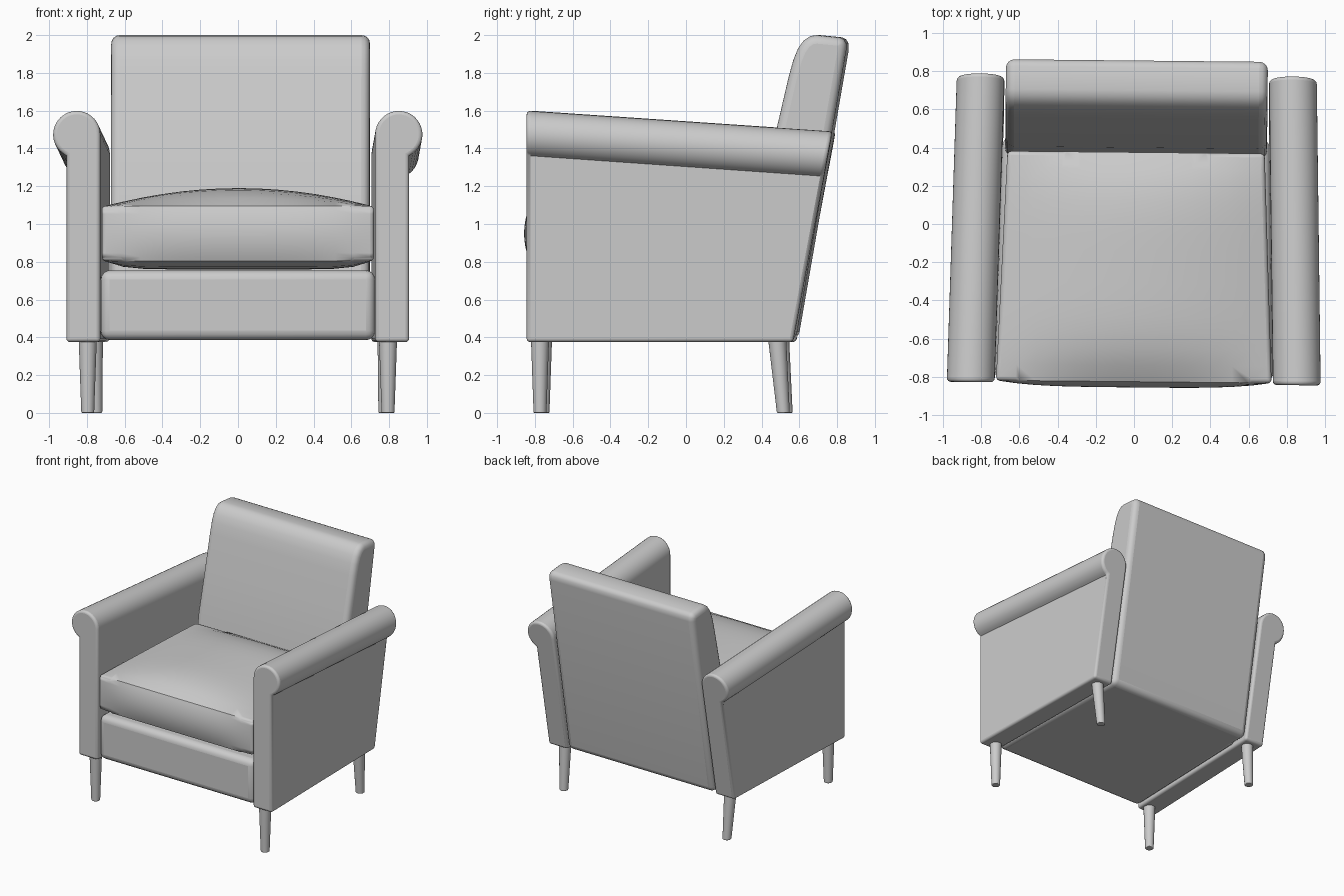
import bpy, bmesh, math
from mathutils import Matrix, Vector

if "Cube" in bpy.data.objects:
    bpy.data.objects.remove(bpy.data.objects["Cube"], do_unlink=True)

GREY = (0.6, 0.6, 0.6, 1)
fabric = bpy.data.materials.new("plain grey")
fabric.use_nodes = True
fabric.diffuse_color = GREY
fabric.node_tree.nodes["Principled BSDF"].inputs["Base Color"].default_value = GREY

# The whole chair stands turned very slightly to one side
PLACE = Matrix.Translation((0.007, 0, 0)) @ Matrix.Rotation(-0.01, 4, "Z")
FLOOR = 0.375      # underside of the upholstery
FRONT = -0.835


def finish(name, bm, bevel, segments=4):
    bmesh.ops.recalc_face_normals(bm, faces=bm.faces)
    bm.transform(PLACE)
    mesh = bpy.data.meshes.new(name)
    bm.to_mesh(mesh)
    bm.free()
    mesh.materials.append(fabric)
    obj = bpy.data.objects.new(name, mesh)
    bpy.context.collection.objects.link(obj)
    mod = obj.modifiers.new("soft edges", "BEVEL")
    mod.width = bevel
    mod.segments = segments
    mod.limit_method = "ANGLE"
    mod.angle_limit = math.radians(70)
    bpy.ops.object.select_all(action="DESELECT")
    obj.select_set(True)
    bpy.context.view_layer.objects.active = obj
    bpy.ops.object.shade_smooth_by_angle(angle=math.radians(40))
    return obj


def loft(name, start, end, bevel):
    """Closed solid between two matching outlines."""
    bm = bmesh.new()
    a = [bm.verts.new(p) for p in start]
    b = [bm.verts.new(p) for p in end]
    n = len(a)
    for i in range(n):
        j = (i + 1) % n
        bm.faces.new((a[i], a[j], b[j], b[i]))
    bm.faces.new(a)
    bm.faces.new(b)
    return finish(name, bm, bevel)


def rear_y(z):
    """Sloping plane along the rear of the arms."""
    return 0.575 + (z - FLOOR) * 0.187


# Arms: upright panel with a rolled top, sloping down and inward to the rear
def arm_outline(side, centre_x, centre_z, rear):
    radius = 0.125
    pts = [(-radius, FLOOR)]
    for i in range(25):
        t = math.radians(180 - 244 * i / 24)
        pts.append((radius * math.cos(t), centre_z + radius * math.sin(t)))
    pts.append((pts[-1][0], FLOOR))
    return [Vector((side * (centre_x + x), rear_y(z) if rear else FRONT, z))
            for x, z in pts]


# Legs: tapered round pegs, the rear pair raked backwards
def ring(x, y, z, radius):
    return [(x + radius * math.cos(k * math.tau / 24),
             y + radius * math.sin(k * math.tau / 24), z) for k in range(24)]


for side, label in ((1, "left"), (-1, "right")):
    loft(label + "_arm",
         arm_outline(side, 0.853, 1.475, False),
         arm_outline(side, 0.817, 1.365, True), 0.02)
    loft(label + "_front_leg",
         ring(side * 0.795, -0.765, FLOOR + 0.02, 0.048),
         ring(side * 0.795, -0.765, 0, 0.034), 0.006)
    loft(label + "_rear_leg",
         ring(side * 0.775, 0.49, FLOOR + 0.02, 0.048),
         ring(side * 0.765, 0.523, 0, 0.034), 0.006)

# Backrest: reclined slab with a broad rounded top front edge
back_profile = [(0.30, 0.385), (0.587, 0.385), (0.855, 1.92), (0.855, 1.955),
                (0.842, 1.977), (0.82, 1.988), (0.70, 2.0), (0.665, 1.995),
                (0.63, 1.972), (0.60, 1.93), (0.575, 1.87), (0.55, 1.78),
                (0.485, 1.5), (0.40, 1.15)]
loft("backrest",
     [(-0.685, y, z) for y, z in back_profile],
     [(0.685, y, z) for y, z in back_profile], 0.045)

# Seat base: padded rail between the arms
def base_outline(y, half):
    return [(-half, y, 0.385), (half, y, 0.385), (half, y, 0.755), (-half, y, 0.755)]


loft("seat_base", base_outline(-0.825, 0.728), base_outline(0.45, 0.70), 0.05)

# Seat cushion: tapered box with a crowned top, soft underside and bowed front
bm = bmesh.new()
bmesh.ops.create_cube(bm, size=2)
bmesh.ops.subdivide_edges(bm, edges=bm.edges, cuts=13, use_grid_fill=True)
for v in bm.verts:
    u, w, h = v.co
    z = 0.95 + 0.145 * h
    swell = (1 - u ** 2) * (1 - w ** 4)
    z += 0.095 * swell if h > 0.99 else 0
    z -= 0.045 * (1 - u ** 8) * (1 - w ** 8) if h < -0.99 else 0
    y = -0.225 + 0.6 * w
    if w < -0.99:
        y -= 0.03 * (1 - u ** 4) * (1 - h ** 2)
    v.co = ((0.697 - 0.024 * w) * u, y, z)
finish("seat_cushion", bm, 0.04)
